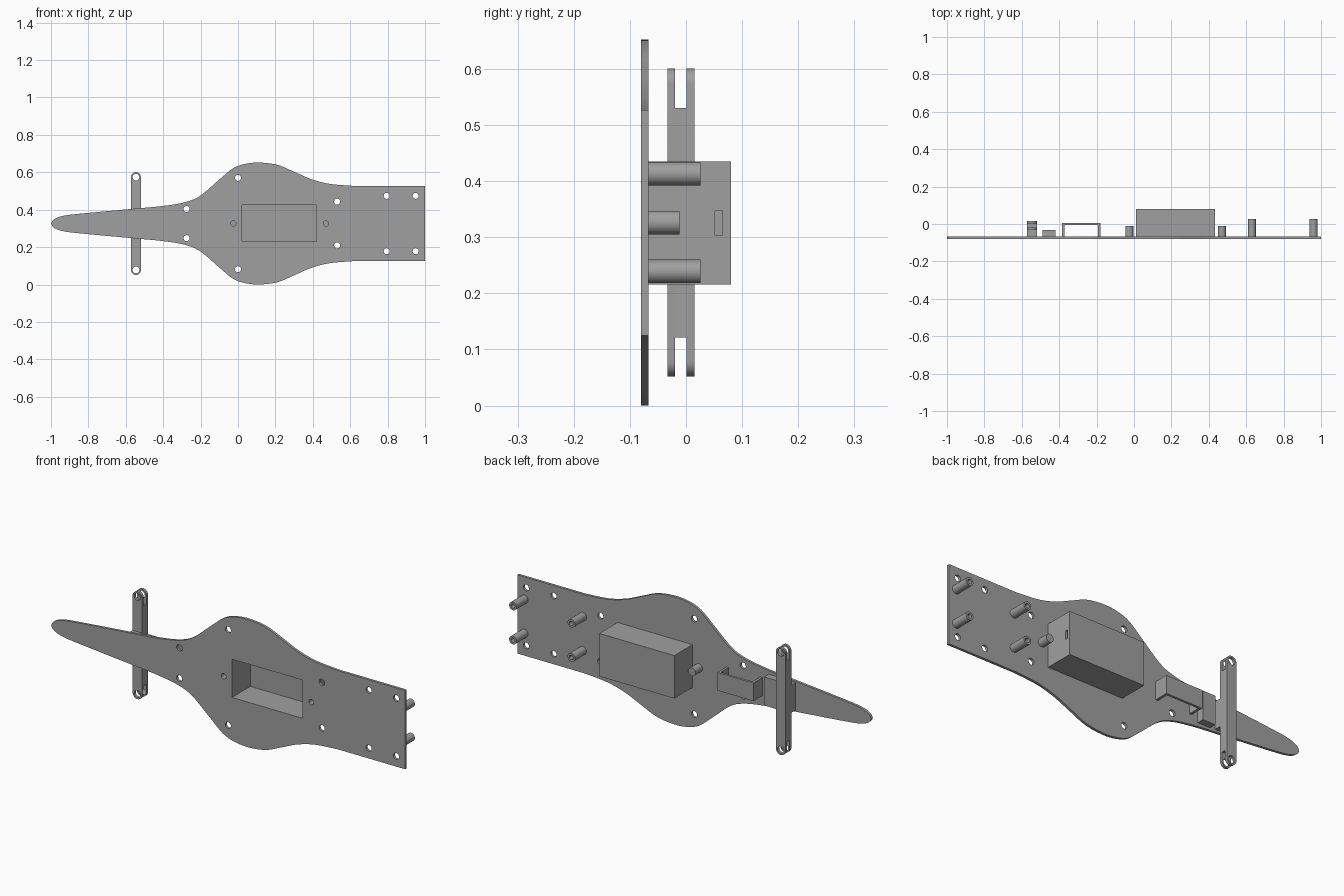
import bpy, bmesh, math
from mathutils import Matrix, Vector

cube = bpy.data.objects.get("Cube")
if cube:
    bpy.data.objects.remove(cube, do_unlink=True)

MID = 0.326                    # height of the symmetry line
FRONT, BACK = -0.08, -0.067    # plate faces

grey = bpy.data.materials.new("mid grey")
grey.use_nodes = True
grey.diffuse_color = (0.35, 0.35, 0.35, 1)
bsdf = next(n for n in grey.node_tree.nodes if n.type == 'BSDF_PRINCIPLED')
bsdf.inputs["Base Color"].default_value = grey.diffuse_color


def finish(name, bm):
    bmesh.ops.recalc_face_normals(bm, faces=bm.faces)
    mesh = bpy.data.meshes.new(name)
    bm.to_mesh(mesh)
    bm.free()
    mesh.materials.append(grey)
    obj = bpy.data.objects.new(name, mesh)
    bpy.context.scene.collection.objects.link(obj)
    return obj


def box(name, x0, x1, y0, y1, z0, z1):
    bm = bmesh.new()
    size = Matrix.Diagonal((x1 - x0, y1 - y0, z1 - z0, 1))
    place = Matrix.Translation(((x0 + x1) / 2, (y0 + y1) / 2, (z0 + z1) / 2))
    bmesh.ops.create_cube(bm, size=1, matrix=place @ size)
    return finish(name, bm)


def rod(name, x, z, r, y0, y1, sides=32):
    bm = bmesh.new()
    place = Matrix.Translation((x, (y0 + y1) / 2, z)) @ Matrix.Rotation(math.pi / 2, 4, 'X')
    bmesh.ops.create_cone(bm, cap_ends=True, segments=sides, radius1=r, radius2=r,
                          depth=y1 - y0, matrix=place)
    return finish(name, bm)


def prism(name, outline, y0, y1):
    bm = bmesh.new()
    face = bm.faces.new([bm.verts.new((x, y0, z)) for x, z in outline])
    made = bmesh.ops.extrude_face_region(bm, geom=[face])["geom"]
    bmesh.ops.translate(bm, vec=(0, y1 - y0, 0),
                        verts=[g for g in made if isinstance(g, bmesh.types.BMVert)])
    return finish(name, bm)


def cut(obj, cutters):
    for c in cutters:
        c.hide_render = True
        mod = obj.modifiers.new("cut", 'BOOLEAN')
        mod.operation, mod.solver, mod.object = 'DIFFERENCE', 'EXACT', c
    bpy.context.view_layer.update()
    result = bpy.data.meshes.new_from_object(obj.evaluated_get(bpy.context.evaluated_depsgraph_get()))
    obj.modifiers.clear()
    obj.data = result
    for c in cutters:
        bpy.data.objects.remove(c, do_unlink=True)


def smooth(obj):
    obj.data.shade_smooth()
    obj.data.set_sharp_from_angle(angle=math.radians(30))


def spline(points, steps=6):
    pts = [Vector(p) for p in points]
    pts = [pts[0]] + pts + [pts[-1]]
    out = []
    for a, b, c, d in zip(pts, pts[1:], pts[2:], pts[3:]):
        for i in range(steps):
            t = i / steps
            out.append(0.5 * (2 * b + (c - a) * t + (2 * a - 5 * b + 4 * c - d) * t**2
                              + (3 * b - a - 3 * c + d) * t**3))
    return out + [pts[-1]]


# Body plate: half-width along the length, mirrored about the symmetry line
half = spline([(-1, 0), (-0.985, 0.022), (-0.94, 0.04), (-0.85, 0.052), (-0.57, 0.078),
               (-0.4, 0.094), (-0.28, 0.115), (-0.2, 0.15), (-0.1, 0.235), (-0.03, 0.293),
               (0.03, 0.317), (0.11, 0.326), (0.21, 0.314), (0.3, 0.277), (0.39, 0.238),
               (0.49, 0.212), (0.62, 0.201)]) + [Vector((1, 0.201))]
outline = [(x, MID + w) for x, w in half] + [(x, MID - w) for x, w in reversed(half[1:])]
plate = prism("body_plate", outline, FRONT, BACK)
holes = [box("cutter", 0.022, 0.42, -0.2, 0, 0.23, 0.425)]
for x, dz in [(-0.275, 0.078), (0, 0.244), (0.53, 0.117), (0.795, 0.148), (0.95, 0.148)]:
    holes += [rod("cutter", x, MID + s * dz, 0.016, -0.2, 0) for s in (1, -1)]
holes += [rod("cutter", x, MID, 0.014, -0.2, 0) for x in (-0.025, 0.47)]
cut(plate, holes)
smooth(plate)

# Compartment: open at the front, small slot in its left wall
case = box("compartment", 0.01, 0.434, BACK, 0.08, 0.216, 0.435)
cut(case, [box("cutter", 0.022, 0.42, -0.2, 0.068, 0.23, 0.425),
           box("cutter", 0.41, 0.5, 0.052, 0.065, 0.303, 0.347)])

# Screw posts beside the compartment, bored from the front
for side, x in (("right", -0.025), ("left", 0.47)):
    post = rod("screw_post_" + side, x, MID, 0.021, BACK, -0.012)
    cut(post, [rod("cutter", x, MID, 0.014, -0.2, -0.022)])
    smooth(post)

# Standoffs, bored from the back
for x in (0.63, 0.96):
    for s in (1, -1):
        z = MID + s * 0.087
        post = rod("standoff", x, z, 0.021, BACK, 0.026)
        cut(post, [rod("cutter", x, z, 0.011, -0.055, 0.1)])
        smooth(post)

# U-shaped bracket
bracket = box("bracket", -0.385, -0.18, BACK, 0.006, MID - 0.046, MID + 0.046)
cut(bracket, [box("cutter", -0.372, -0.193, -0.2, -0.006, 0, 1)])

# Mounting blocks
box("block", -0.49, -0.42, BACK, -0.031, MID - 0.073, MID + 0.073)
box("crossbar_mount", -0.572, -0.519, BACK, -0.033, MID - 0.07, MID + 0.07)

# Crossbar: rounded ends, each forked and drilled
BX, R, REACH = -0.5455, 0.0265, 0.248
arc = [(R * math.cos(math.pi * i / 16), REACH + R * math.sin(math.pi * i / 16)) for i in range(17)]
bar = prism("crossbar", [(BX + x, MID + z) for x, z in arc] + [(BX - x, MID - z) for x, z in arc],
            -0.033, 0.015)
cutters = [box("cutter", -0.7, -0.4, -0.02, 0.001, -0.1, 0.121),
           box("cutter", -0.7, -0.4, -0.02, 0.001, 0.53, 0.8)]
cutters += [rod("cutter", BX, MID + s * REACH, 0.018, -0.06, 0.06) for s in (1, -1)]
cut(bar, cutters)
smooth(bar)
